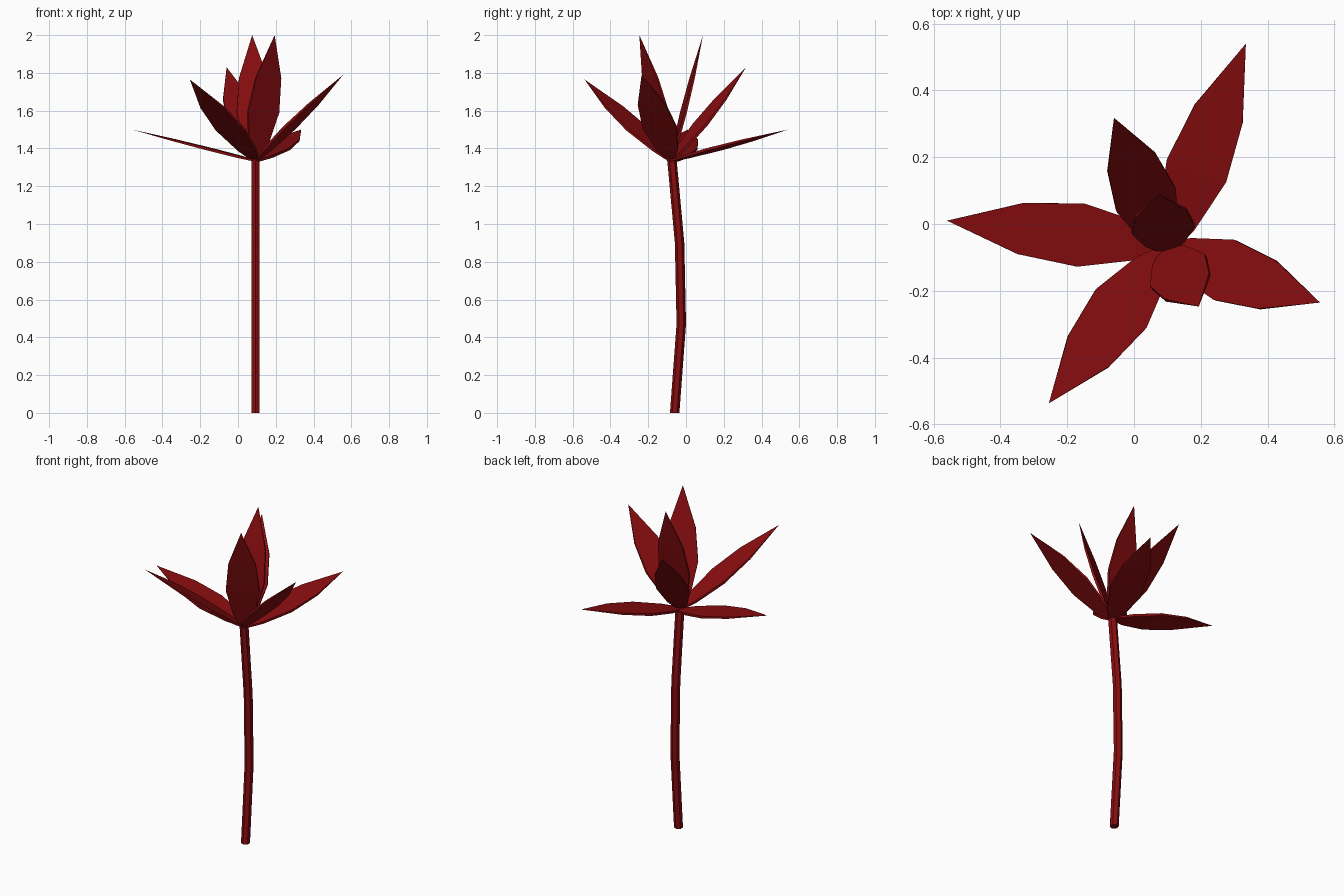
import bpy
import bmesh
from mathutils import Vector

cube = bpy.data.objects.get("Cube")
if cube:
    bpy.data.objects.remove(cube, do_unlink=True)

# One deep red for the whole flower
red = bpy.data.materials.new("deep_red")
red.use_nodes = True
color = (0.25, 0.004, 0.005, 1)
red.diffuse_color = color
red.node_tree.nodes["Principled BSDF"].inputs["Base Color"].default_value = color


def skin(name, rings):
    """Join matching rings of points into a closed, flat-shaded solid."""
    bm = bmesh.new()
    loops = [[bm.verts.new(p) for p in ring] for ring in rings]
    for a, b in zip(loops, loops[1:]):
        n = len(a)
        for i in range(n):
            j = (i + 1) % n
            bm.faces.new((a[i], a[j], b[j], b[i]))
    bm.faces.new(loops[0])
    bm.faces.new(loops[-1])
    bmesh.ops.remove_doubles(bm, verts=bm.verts, dist=0.0005)
    bmesh.ops.recalc_face_normals(bm, faces=bm.faces)
    mesh = bpy.data.meshes.new(name)
    bm.to_mesh(mesh)
    bm.free()
    mesh.materials.append(red)
    obj = bpy.data.objects.new(name, mesh)
    bpy.context.collection.objects.link(obj)
    return obj


# Bent six-sided stem: hexagon corners point to front and back
hexagon = [(0, 1), (0.87, 0.5), (0.87, -0.5), (0, -1), (-0.87, -0.5), (-0.87, 0.5)]
spine = [(-0.06, 0), (-0.025, 0.47), (-0.034, 0.9), (-0.075, 1.345)]
skin("stem", [[(0.093 + 0.025 * hx, y + 0.025 * hy, z) for hx, hy in hexagon]
              for y, z in spine])

# Petal outline: distance along, half width, half thickness
outline = [(0.0, 0.018, 0.005), (0.13, 0.058, 0.007), (0.385, 0.095, 0.007),
           (0.66, 0.077, 0.005), (1.0, 0.0, 0.0)]


def petal(name, tip, base=(0.095, -0.078, 1.335)):
    base, tip = Vector(base), Vector(tip)
    axis = tip - base
    side = Vector((-axis.y, axis.x, 0)).normalized()
    normal = axis.cross(side).normalized()
    rings = []
    for t, width, thick in outline:
        c = base + axis * t
        rings.append([c + side * width * s + normal * thick * n
                      for s, n in ((1, 1), (-1, 1), (-1, -1), (1, -1))])
    # The last ring collapses to a sharp point
    bm_rings = rings[:-1]
    bm = bmesh.new()
    loops = [[bm.verts.new(p) for p in ring] for ring in bm_rings]
    point = bm.verts.new(tip)
    for a, b in zip(loops, loops[1:]):
        for i in range(4):
            j = (i + 1) % 4
            bm.faces.new((a[i], a[j], b[j], b[i]))
    for i in range(4):
        bm.faces.new((loops[-1][i], loops[-1][(i + 1) % 4], point))
    bm.faces.new(loops[0])
    bmesh.ops.recalc_face_normals(bm, faces=bm.faces)
    mesh = bpy.data.meshes.new(name)
    bm.to_mesh(mesh)
    bm.free()
    mesh.materials.append(red)
    bpy.context.collection.objects.link(bpy.data.objects.new(name, mesh))


# Low, middle and upright petals
petal("low_petal_back", (0.335, 0.54, 1.5))
petal("low_petal_right", (-0.56, 0.01, 1.5), (0.09, -0.06, 1.335))
petal("middle_petal_front", (-0.255, -0.537, 1.765))
petal("middle_petal_left", (0.557, -0.235, 1.79))
petal("middle_petal_back", (-0.06, 0.318, 1.83))
petal("upright_petal_back", (0.075, 0.09, 2.0))
petal("upright_petal_front", (0.194, -0.247, 2.0))
